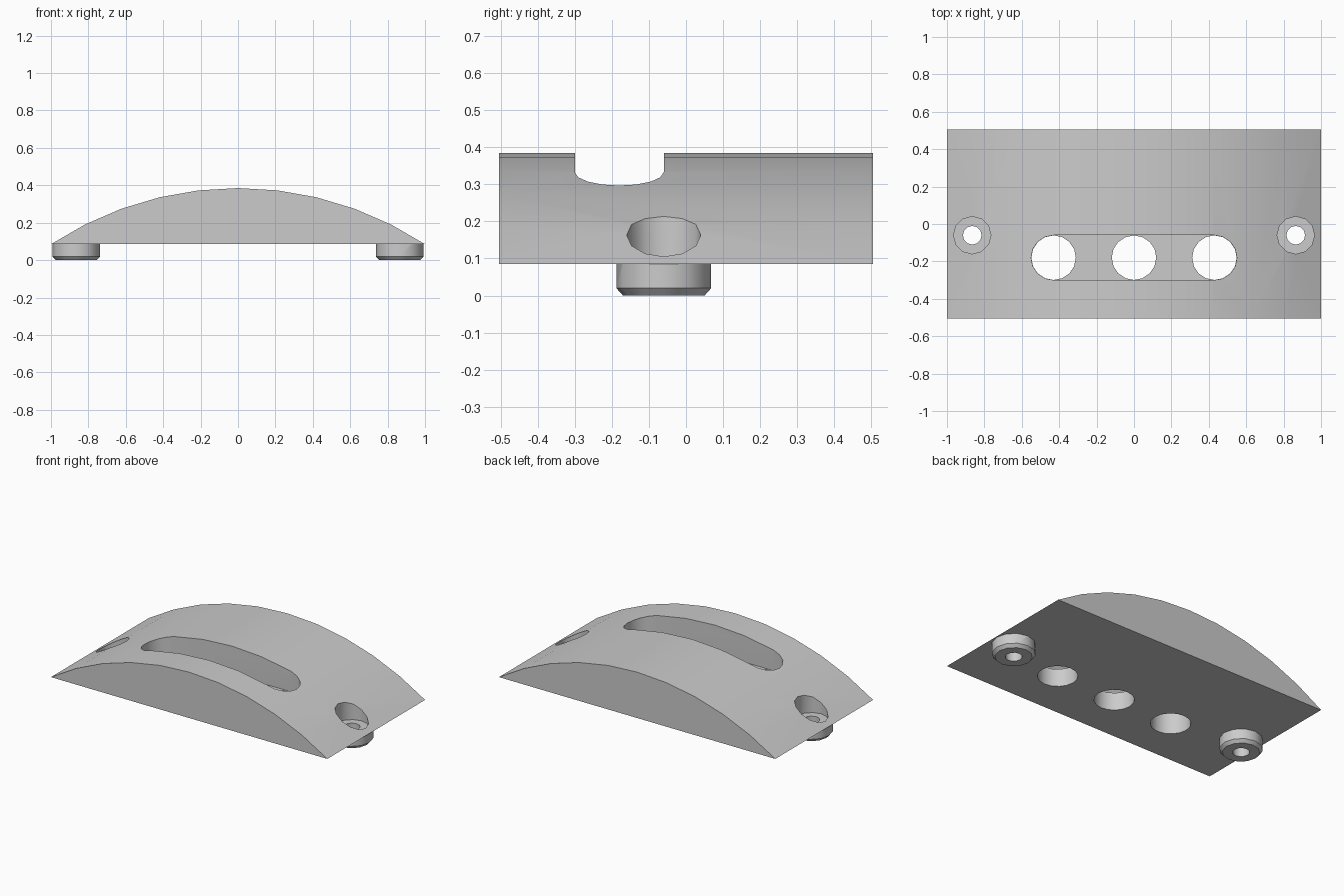
import bpy, math

if "Cube" in bpy.data.objects:
    bpy.data.objects.remove(bpy.data.objects["Cube"])

HALF_Y, BASE_Z, TOP_Z = 0.505, 0.085, 0.385
MOUNT_X, MOUNT_Y = 0.865, -0.06
SLOT_Y, SLOT_R, SLOT_X, SLOT_Z = -0.18, 0.12, 0.43, 0.20


def make_object(name, verts, faces):
    mesh = bpy.data.meshes.new(name)
    mesh.from_pydata(verts, [], faces)
    obj = bpy.data.objects.new(name, mesh)
    bpy.context.collection.objects.link(obj)
    return obj


def loft(name, rings):
    """Closed solid through a stack of equal-length rings."""
    n = len(rings[0])
    verts = [v for ring in rings for v in ring]
    faces = [(k * n + i, k * n + (i + 1) % n, (k + 1) * n + (i + 1) % n, (k + 1) * n + i)
             for k in range(len(rings) - 1) for i in range(n)]
    faces.append(tuple(reversed(range(n))))
    faces.append(tuple(range(len(verts) - n, len(verts))))
    return make_object(name, verts, faces)


def circle(x, y, z, r, n):
    return [(x + r * math.cos(2 * math.pi * i / n), y + r * math.sin(2 * math.pi * i / n), z)
            for i in range(n)]


def turned(name, x, y, profile, n):
    return loft(name, [circle(x, y, z, r, n) for r, z in profile])


def boolean(target, tool, operation):
    tool.hide_render = True
    mod = target.modifiers.new("cut", 'BOOLEAN')
    mod.operation, mod.object, mod.solver = operation, tool, 'EXACT'
    bpy.context.view_layer.objects.active = target
    bpy.ops.object.modifier_apply(modifier=mod.name)
    bpy.data.objects.remove(tool)


# Arched body: circular segment extruded along y
rise = TOP_Z - BASE_Z
R = (1 + rise * rise) / (2 * rise)
half = math.asin(1 / R)
STEPS = 10
angles = [half - 2 * half * i / STEPS for i in range(STEPS + 1)]
arc = [(R * math.sin(a), TOP_Z - R + R * math.cos(a)) for a in angles]
body = loft("arched_body", [[(x, y, z) for x, z in arc] for y in (HALF_Y, -HALF_Y)])

# Chamfered feet with counterbored screw holes
for side in (-1, 1):
    x = side * MOUNT_X
    boolean(body, turned("foot", x, MOUNT_Y,
                         [(0.11, 0), (0.128, 0.02), (0.128, 0.087)], 12), 'UNION')
    boolean(body, turned("counterbore", x, MOUNT_Y, [(0.10, 0.09), (0.10, 0.6)], 12), 'DIFFERENCE')
    boolean(body, turned("screw_hole", x, MOUNT_Y, [(0.05, -0.1), (0.05, 0.3)], 12), 'DIFFERENCE')

# Round-ended slot sunk into the top
N = 8
outline = []
for side, start in ((1, -math.pi / 2), (-1, math.pi / 2)):
    for i in range(N + 1):
        a = start + math.pi * i / N
        outline.append((side * SLOT_X + SLOT_R * math.cos(a), SLOT_Y + SLOT_R * math.sin(a)))
boolean(body, loft("slot", [[(x, y, z) for x, y in outline] for z in (SLOT_Z, 0.6)]), 'DIFFERENCE')

# Three through holes in the slot floor
for x in (-SLOT_X, 0, SLOT_X):
    boolean(body, turned("through_hole", x, SLOT_Y,
                         [(SLOT_R - 0.001, -0.1), (SLOT_R - 0.001, 0.3)], 16), 'DIFFERENCE')

# Smooth curved walls, crisp edges
bpy.ops.object.select_all(action='DESELECT')
body.select_set(True)
bpy.context.view_layer.objects.active = body
bpy.ops.object.shade_smooth_by_angle(angle=math.radians(32))
